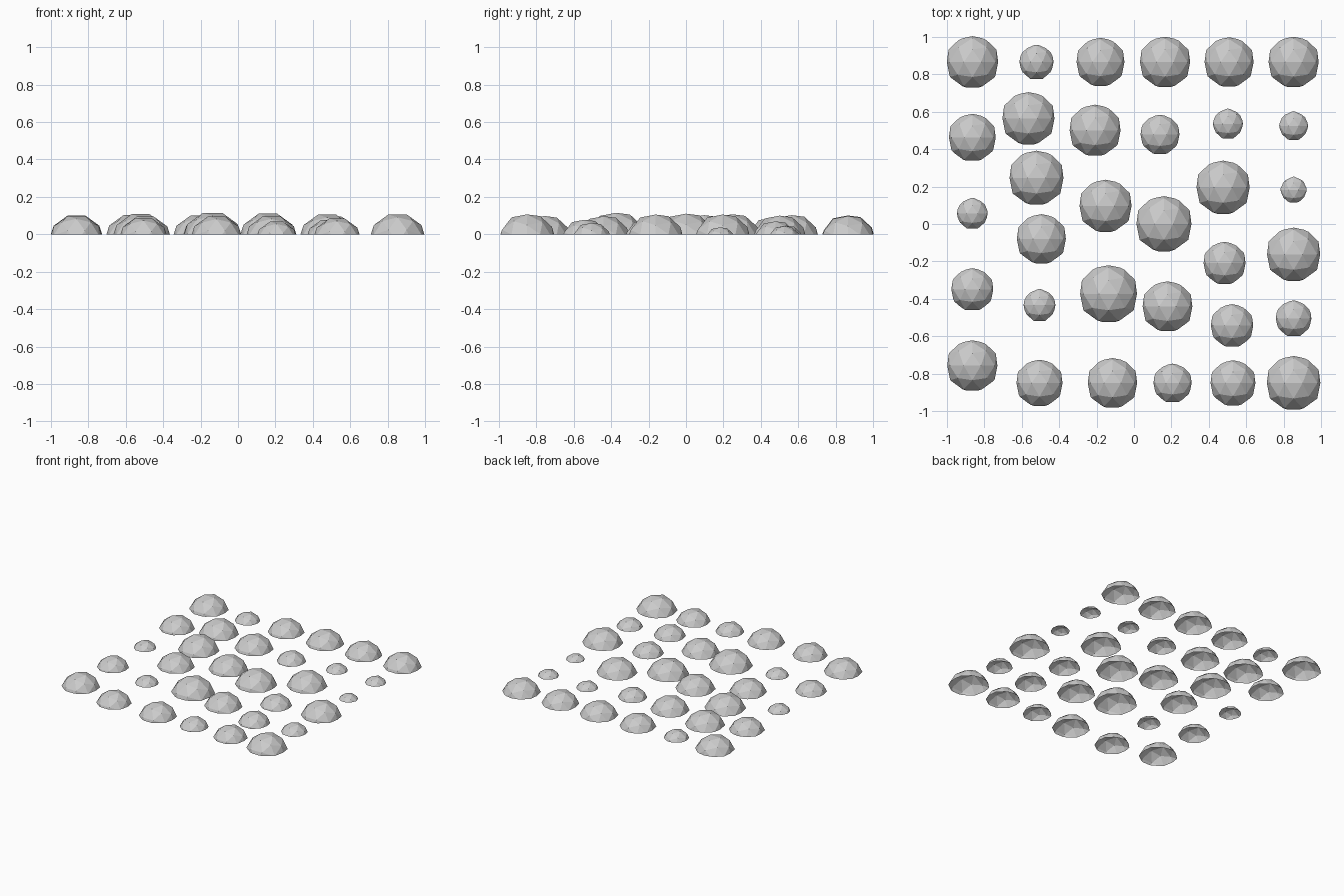
import bpy
import bmesh
from mathutils import Matrix

cube = bpy.data.objects.get("Cube")
if cube:
    bpy.data.objects.remove(cube, do_unlink=True)

# Depth of every ball's centre below the ground
SINK = 0.043

# Each column of domes, front to back: (x, y, half width at the ground)
COLUMNS = {
    "far_right": [(-.864, -.757, .134), (-.864, -.35, .112), (-.864, .056, .082),
                  (-.864, .462, .125), (-.863, .865, .137)],
    "mid_right": [(-.505, -.85, .123), (-.505, -.434, .085), (-.495, -.08, .131),
                  (-.521, .246, .144), (-.564, .564, .139), (-.521, .865, .091)],
    "near_right": [(-.115, -.85, .132), (-.136, -.374, .152), (-.152, .096, .139),
                   (-.208, .5, .136), (-.179, .865, .128)],
    "near_left": [(.206, -.85, .102), (.179, -.441, .133), (.16, 0, .147),
                  (.139, .478, .104), (.166, .865, .134)],
    "mid_left": [(.529, -.85, .12), (.524, -.543, .113), (.484, -.209, .112),
                 (.476, .195, .142), (.502, .535, .08), (.508, .865, .131)],
    "far_left": [(.853, -.85, .143), (.853, -.505, .095), (.853, -.163, .142),
                 (.853, .182, .07), (.853, .524, .077), (.853, .865, .134)],
}


def make_material(name, colour):
    material = bpy.data.materials.new(name)
    material.use_nodes = True
    material.diffuse_color = colour
    shader = next(node for node in material.node_tree.nodes
                  if node.type == 'BSDF_PRINCIPLED')
    shader.inputs["Base Color"].default_value = colour
    return material


def make_dome(name, x, y, half_width, material):
    """Open cap of a low-poly ball lying on its side, cut off at the ground."""
    radius = half_width + SINK * .325
    # Turn the ball so that its poles point forwards and backwards
    lying = Matrix(((0, 1, 0, 0), (0, 0, 1, 0), (1, 0, 0, 0), (0, 0, 0, 1)))
    bm = bmesh.new()
    bmesh.ops.create_icosphere(bm, subdivisions=2, radius=radius)
    bmesh.ops.transform(bm, matrix=Matrix.Translation((0, 0, -SINK)) @ lying,
                        verts=bm.verts)
    bmesh.ops.bisect_plane(bm, geom=bm.verts[:] + bm.edges[:] + bm.faces[:],
                           plane_co=(0, 0, 0), plane_no=(0, 0, 1),
                           clear_inner=True)
    mesh = bpy.data.meshes.new(name)
    bm.to_mesh(mesh)
    bm.free()
    mesh.materials.append(material)
    dome = bpy.data.objects.new(name, mesh)
    dome.location = (x, y, 0)
    bpy.context.collection.objects.link(dome)


# Field of flat-shaded stone domes
grey = make_material("light_grey", (.6, .6, .6, 1))
for column, domes in COLUMNS.items():
    for number, (x, y, half_width) in enumerate(domes, start=1):
        make_dome(f"{column}_dome_{number}", x, y, half_width, grey)
